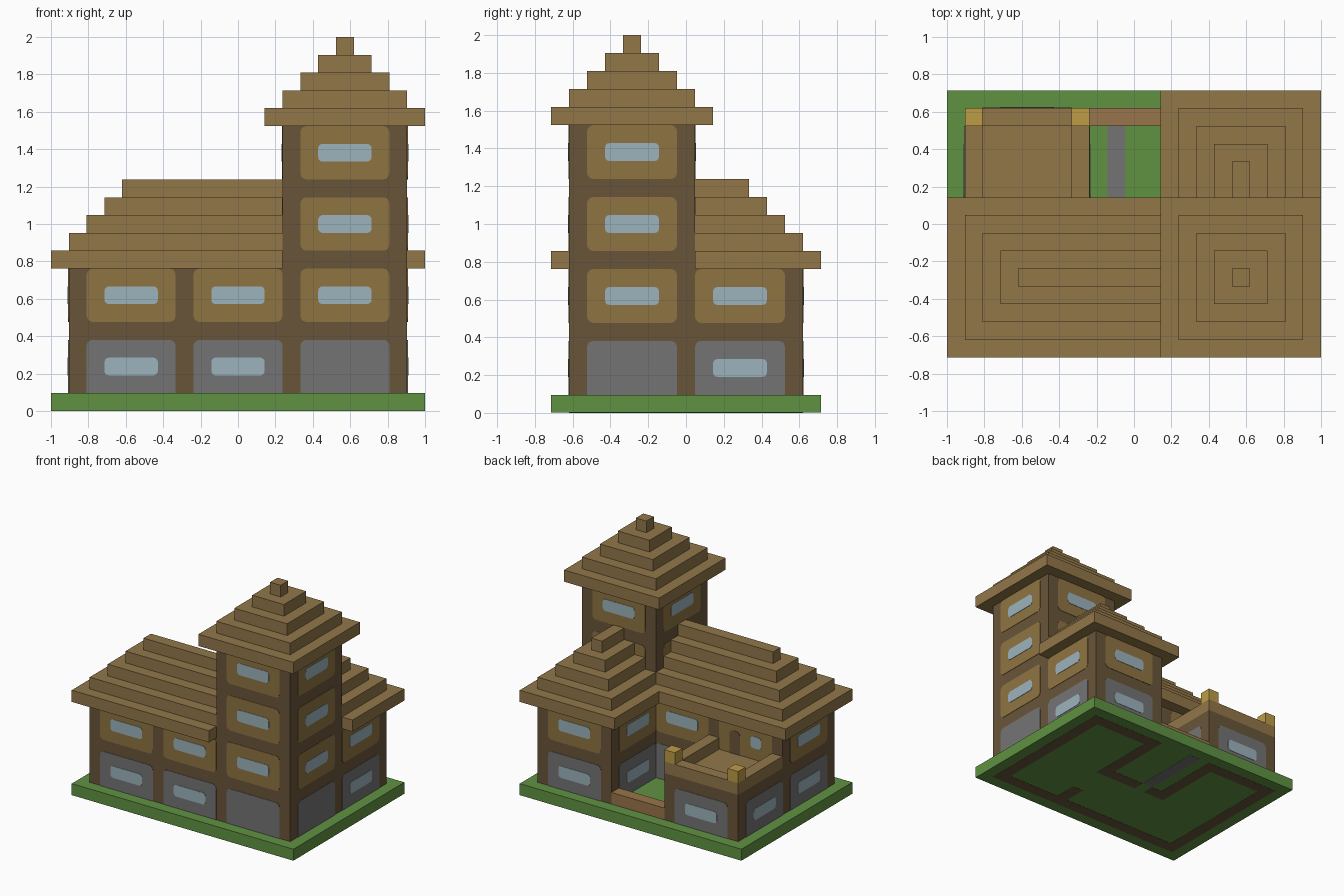
import bpy, bmesh, math

if "Cube" in bpy.data.objects:
    bpy.data.objects.remove(bpy.data.objects["Cube"], do_unlink=True)

U = 2 / 21                      # size of one building block
OX, OY = 10.5, 7.5              # block coordinates of the model centre


def material(name, rgb):
    lin = [((c / 255 + 0.055) / 1.055) ** 2.4 for c in rgb] + [1]
    m = bpy.data.materials.new(name)
    m.use_nodes = True
    m.diffuse_color = lin
    m.node_tree.nodes["Principled BSDF"].inputs["Base Color"].default_value = lin
    return m


GRASS = material("grass", (96, 146, 66))
ROOF = material("roof_wood", (146, 119, 73))
TIMBER = material("dark_timber", (105, 85, 58))
PLASTER = material("plaster", (143, 116, 66))
STONE = material("stone", (116, 116, 116))
GLASS = material("glass", (156, 180, 188))
GOLD = material("gold", (190, 156, 70))
FENCE = material("fence_wood", (152, 117, 75))


def finish(name, bm, mat):
    bmesh.ops.recalc_face_normals(bm, faces=bm.faces)
    me = bpy.data.meshes.new(name)
    bm.to_mesh(me)
    bm.free()
    me.materials.append(mat)
    ob = bpy.data.objects.new(name, me)
    bpy.context.collection.objects.link(ob)
    return ob


def boxes(name, mat, *spans):
    """Each span is x0, x1, y0, y1, z0, z1 in blocks."""
    bm = bmesh.new()
    for x0, x1, y0, y1, z0, z1 in spans:
        verts = bmesh.ops.create_cube(bm, size=1)["verts"]
        for v in verts:
            v.co.x = ((x0 if v.co.x < 0 else x1) - OX) * U
            v.co.y = ((y0 if v.co.y < 0 else y1) - OY) * U
            v.co.z = (z0 if v.co.z < 0 else z1) * U
    return finish(name, bm, mat)


def plate(name, mat, side, at, a0, a1, z0, z1, r, thick, square_base=False):
    """Thin round-cornered plate on a wall facing the given side."""
    corners = [(a1 - r, z1 - r, 0), (a0 + r, z1 - r, 1),
               (a0 + r, z0 + r, 2), (a1 - r, z0 + r, 3)]
    outline = []
    for ca, cz, q in corners:
        if square_base and q > 1:
            outline.append((a0 if q == 2 else a1, z0))
            continue
        for s in range(4):
            t = math.pi / 2 * (q + s / 3)
            outline.append((ca + r * math.cos(t), cz + r * math.sin(t)))
    sign = -1 if side in ("front", "left") else 1
    bm = bmesh.new()
    rings = []
    for off in (0, sign * thick):
        ring = []
        for a, z in outline:
            if side in ("front", "back"):
                p = ((a - OX) * U, (at - OY) * U + off, z * U)
            else:
                p = ((at - OX) * U + off, (a - OY) * U, z * U)
            ring.append(bm.verts.new(p))
        rings.append(ring)
    n = len(outline)
    bm.faces.new(rings[0])
    bm.faces.new(rings[1])
    for i in range(n):
        j = (i + 1) % n
        bm.faces.new((rings[0][i], rings[0][j], rings[1][j], rings[1][i]))
    finish(name, bm, mat)


def bay(name, side, at, start, floors, blank=()):
    """Stack of wall panels, each with a wide window unless blank."""
    for f in floors:
        z = 1 + 4 * f
        label = f"{name}_floor{f}"
        plate(label + "_panel", PLASTER if f else STONE, side, at,
              start, start + 5, z, z + 3, 0.35, 0.003, f == 0)
        if f not in blank:
            plate(label + "_window", GLASS, side, at, start + 1, start + 4,
                  z + 1, z + 2, 0.25, 0.006)


# Lawn with the wall footings and path showing underneath
e = 0.03
boxes("lawn", GRASS, (0, 21, 0, 15, e, 1))
boxes("lawn_underside", GRASS, (0, 21, 0, 15, e / 2, 2 * e))
boxes("footings", TIMBER,
      (1, 20, 1, 2, 0, e), (1, 2, 1, 14, 0, e), (19, 20, 1, 14, 0, e),
      (13, 20, 13, 14, 0, e), (13, 14, 7, 14, 0, e), (10, 14, 7, 8, 0, e),
      (7, 9, 7, 8, 0, e), (7, 8, 7, 14, 0, e), (1, 8, 13, 14, 0, e),
      (13, 14, 1, 4, 0, e))
boxes("path_underside", STONE, (9, 10, 8, 14, 0, e))
boxes("garden_path", STONE, (9, 10, 8, 13, 1, 1 + e))

# Timber-framed bodies
boxes("main_house", TIMBER, (1, 13, 1, 8, 1, 8))
boxes("tower", TIMBER, (13, 20, 1, 8, 1, 16))
boxes("back_wing", TIMBER, (13, 20, 8, 14, 1, 8))
boxes("terrace_room", TIMBER, (1, 8, 8, 14, 1, 5))

# Terrace floor, parapet and corner lamps
boxes("terrace_floor", ROOF, (2, 7, 8, 13, 5, 5 + e))
boxes("terrace_parapet", ROOF, (1, 2, 8, 14, 5, 6), (7, 8, 8, 14, 5, 6),
      (2, 7, 13, 14, 5, 6))
boxes("terrace_lamps", GOLD, (1, 2, 13, 14, 6, 7), (7, 8, 13, 14, 6, 7))
boxes("courtyard_fence", FENCE, (8, 13, 13, 14, 1, 2))

# Stepped roofs
boxes("main_roof", ROOF, *[(k, 13, k, 9 - k, 8 + k, 9 + k) for k in range(5)])
boxes("back_roof", ROOF,
      *[(12 + k, 21 - k, 8, 15 - k, 8 + k, 9 + k) for k in range(5)])
boxes("tower_roof", ROOF,
      *[(12 + k, 21 - k, k, 9 - k, 16 + k, 17 + k) for k in range(5)])

# Front walls
for start in (2, 8):
    bay(f"front_bay{start}", "front", 1, start, (0, 1))
bay("tower_front", "front", 1, 14, range(4), blank=(0,))

# Right walls
bay("tower_right", "right", 20, 2, range(4), blank=(0,))
bay("back_wing_right", "right", 20, 8, (0, 1))
bay("terrace_right", "right", 8, 8, (0,))

# Left walls
bay("main_left", "left", 1, 2, (0, 1))
bay("terrace_left", "left", 1, 8, (0,))
bay("back_wing_left", "left", 13, 8, (0, 1))
bay("tower_left", "left", 13, 2, (2, 3), blank=(2,))

# Back walls
bay("terrace_back", "back", 14, 2, (0,))
bay("back_wing_back", "back", 14, 14, (0, 1))
bay("tower_back", "back", 8, 14, (2, 3), blank=(2,))
bay("courtyard_back", "back", 8, 8, (0, 1), blank=(0,))
bay("terrace_wall", "back", 8, 2, (1,), blank=(1,))

# Doors with a small window beside each
for name, door, window, z in (("courtyard", 9, 11, 1), ("terrace", 5, 3, 5)):
    plate(name + "_door", TIMBER, "back", 8, door, door + 1, z, z + 2,
          0.35, 0.006, True)
    plate(name + "_small_window", GLASS, "back", 8, window, window + 1,
          z + 1, z + 2, 0.25, 0.006)
